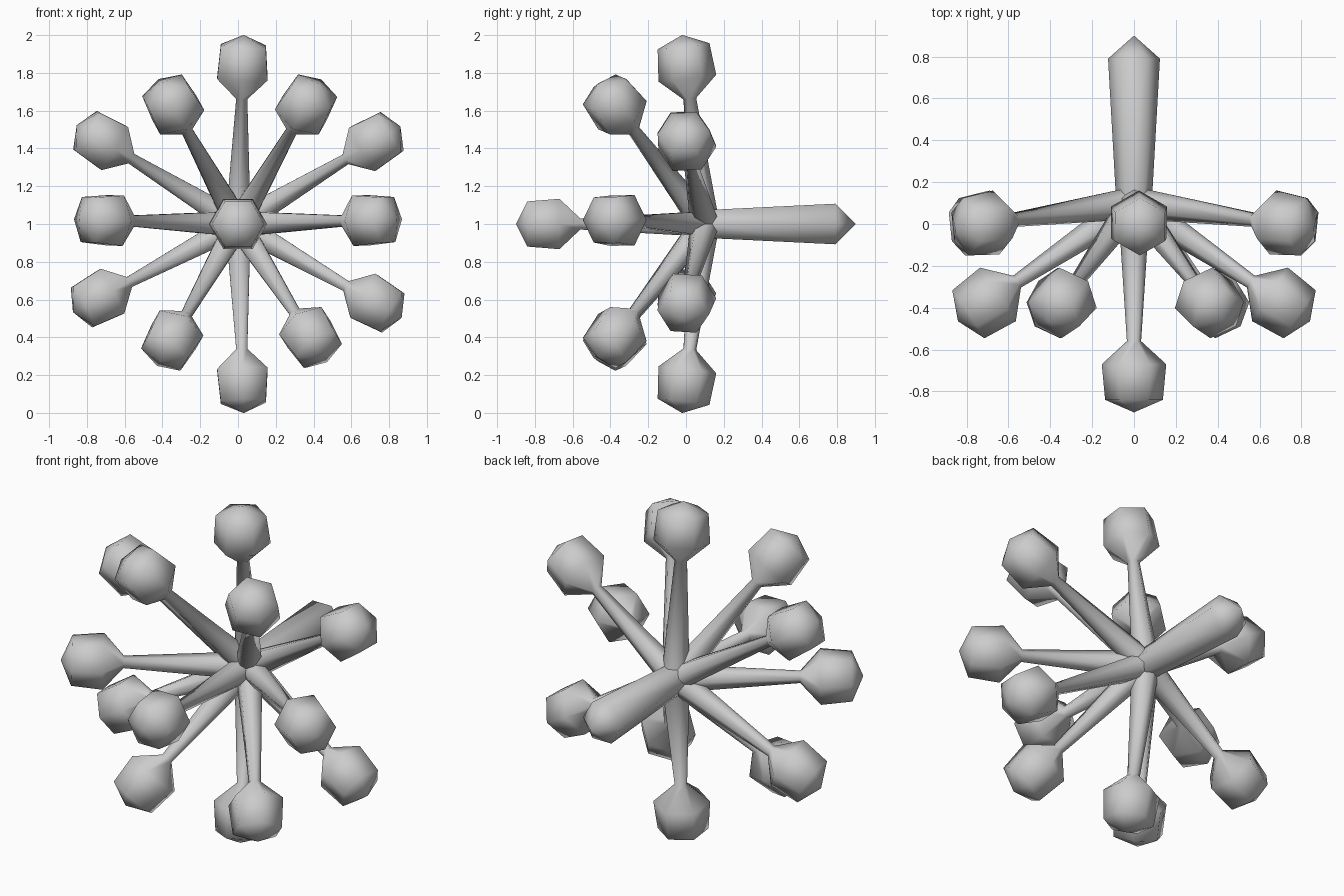
import bpy, bmesh, math
from mathutils import Vector

if "Cube" in bpy.data.objects:
    bpy.data.objects.remove(bpy.data.objects["Cube"])

grey = bpy.data.materials.new("plain grey")
grey.diffuse_color = (0.6, 0.6, 0.6, 1)
grey.use_nodes = True
grey.node_tree.nodes["Principled BSDF"].inputs["Base Color"].default_value = grey.diffuse_color

HUB = Vector((0, 0.1, 1.0))
SIDES = 6


def lathe(name, origin, axis, corner_ref, profile):
    """Six-sided turned shape; profile is (distance along axis, radius)."""
    axis = axis.normalized()
    u = (corner_ref - axis * corner_ref.dot(axis)).normalized()
    v = axis.cross(u)
    bm = bmesh.new()
    rings = []
    for s, r in profile:
        c = origin + axis * s
        if r == 0:
            rings.append([bm.verts.new(c)])
        else:
            rings.append([bm.verts.new(c + r * (u * math.cos(a) + v * math.sin(a)))
                          for a in (2 * math.pi * i / SIDES for i in range(SIDES))])
    for a, b in zip(rings, rings[1:]):
        for i in range(SIDES):
            j = (i + 1) % SIDES
            if len(b) == 1:
                bm.faces.new((a[i], a[j], b[0]))
            else:
                bm.faces.new((a[i], a[j], b[j], b[i]))
    bm.faces.new(list(reversed(rings[0])))
    bmesh.ops.recalc_face_normals(bm, faces=bm.faces)
    for f in bm.faces:
        f.smooth = len(f.verts) < SIDES
    mesh = bpy.data.meshes.new(name)
    bm.to_mesh(mesh)
    bm.free()
    mesh.materials.append(grey)
    ob = bpy.data.objects.new(name, mesh)
    bpy.context.collection.objects.link(ob)
    return ob


X, Y = Vector((1, 0, 0)), Vector((0, 1, 0))


def knob_arm(name, centre):
    # Tapered rod that flares into a faceted knob centred on the given point
    d = Vector(centre) - HUB
    n = d.length
    ref = X if abs(d.normalized().y) > 0.99 else Y
    lathe(name, HUB, d, ref, [
        (0.05, 0.074), (n - 0.17, 0.034), (n - 0.06, 0.154),
        (n + 0.11, 0.138), (n + 0.17, 0)])


# Outer ring of knobs
outer = [(0.025, 1.832), (0.025, 0.168), (0.715, 1.43), (-0.71, 1.435),
         (0.72, 0.587), (-0.725, 0.613)]
for i, (x, z) in enumerate(outer):
    knob_arm(f"outer_arm_{i + 1}", (x, 0, z))

# Middle ring, tilted forward
middle = [(0.70, 1.02), (-0.70, 1.02), (0.357, 1.62), (-0.34, 1.62),
          (0.38, 0.41), (-0.345, 0.395)]
for i, (x, z) in enumerate(middle):
    knob_arm(f"middle_arm_{i + 1}", (x, -0.37, z))

# Arm pointing straight forward
knob_arm("front_arm", (0, -0.73, 1.0))

# Thick stem running backward to a blunt point
lathe("rear_stem", Vector((0, 0, 1.0)), Y, X,
      [(0.1, 0.085), (0.79, 0.124), (0.9, 0)])
